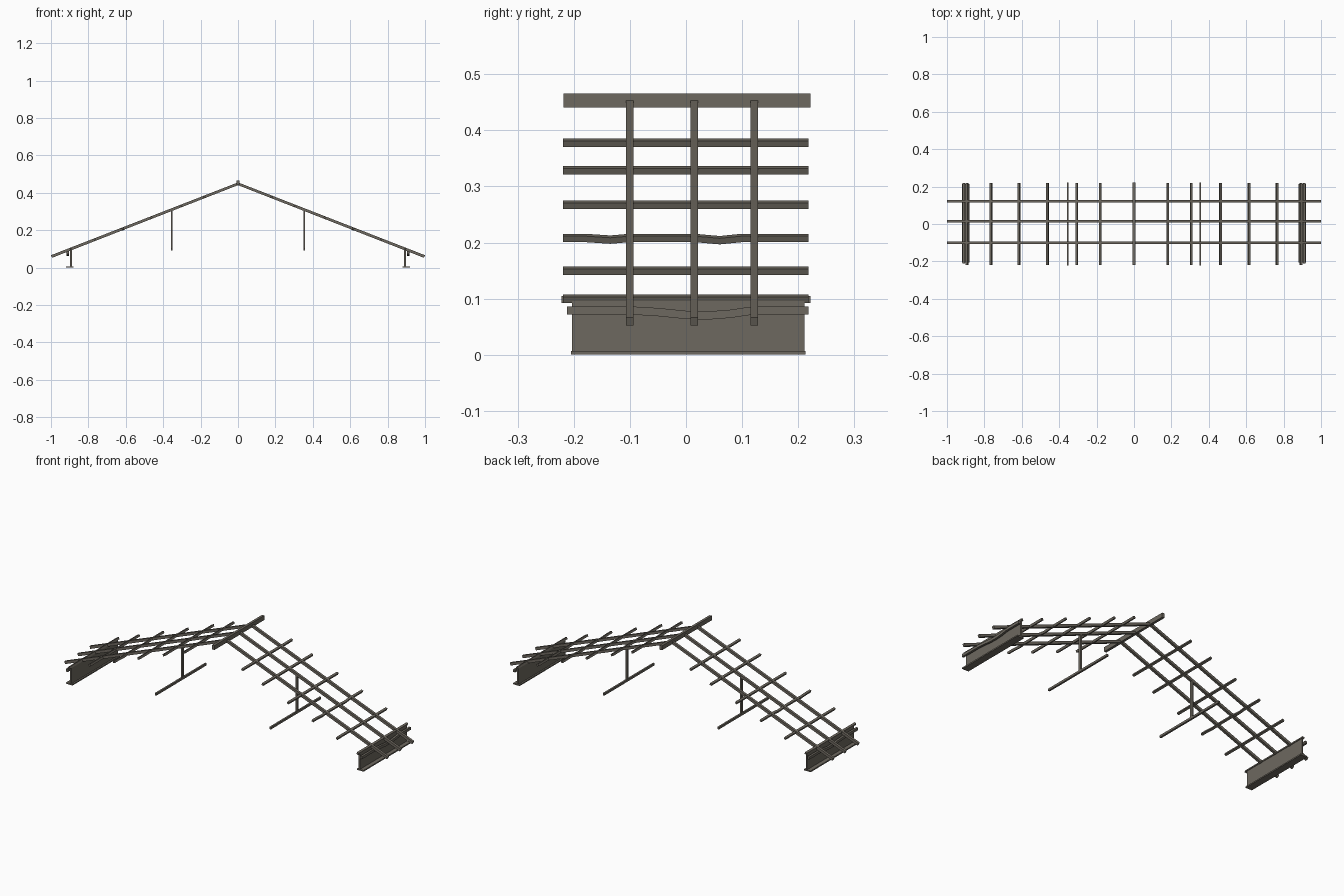
import bpy, bmesh, math
from mathutils import Vector

if "Cube" in bpy.data.objects:
    bpy.data.objects.remove(bpy.data.objects["Cube"])

wood = bpy.data.materials.new("weathered_wood")
wood.diffuse_color = (0.155, 0.14, 0.115, 1)
wood.use_nodes = True
wood.node_tree.nodes["Principled BSDF"].inputs["Base Color"].default_value = wood.diffuse_color


def sweep(name, pts, w, h, up=(0, 0, 1)):
    """Rectangular timber swept along a polyline."""
    pts = [Vector(p) for p in pts]
    up = Vector(up)
    a, b = w / 2, h / 2
    prof = [(a, -b), (a, b), (-a, b), (-a, -b)]
    bm = bmesh.new()
    rings = []
    for i, p in enumerate(pts):
        t = (pts[min(i + 1, len(pts) - 1)] - pts[max(i - 1, 0)]).normalized()
        s = t.cross(up).normalized()
        n = s.cross(t)
        rings.append([bm.verts.new(p + s * u + n * v) for u, v in prof])
    for r, q in zip(rings, rings[1:]):
        for i in range(4):
            bm.faces.new((r[i], r[(i + 1) % 4], q[(i + 1) % 4], q[i]))
    bm.faces.new(rings[0])
    bm.faces.new(rings[-1])
    bmesh.ops.recalc_face_normals(bm, faces=bm.faces)
    for f in bm.faces:
        f.smooth = True
    for e in bm.edges:
        e.smooth = e.calc_face_angle(0) < math.radians(35)
    me = bpy.data.meshes.new(name)
    bm.to_mesh(me)
    bm.free()
    me.materials.append(wood)
    ob = bpy.data.objects.new(name, me)
    bpy.context.collection.objects.link(ob)
    return ob


PEAK, SLOPE = 0.448, 0.39


def roof_z(x):
    return PEAK - SLOPE * abs(x)


# three bent rafters running over the ridge
for y in (-0.100, 0.0145, 0.122):
    sweep("rafter", [(x, y, roof_z(x)) for x in (-0.997, 0, 0.997)], 0.0135, 0.015)

# ridge board
sweep("ridge_board", [(0, -0.218, 0.4535), (0, 0.222, 0.4535)], 0.014, 0.025)

for s in (-1, 1):
    up = (s * SLOPE, 0, 1)
    # purlins lying in the roof slope, one of them slightly sagging
    for x in (0.18, 0.306, 0.463, 0.615, 0.765, 0.893):
        ys = [-0.219, 0.218]
        dips = [0, 0]
        if x == 0.615:
            ys = [-0.219, -0.18, -0.135, -0.1, 0.015, 0.06, 0.1, 0.218]
            dips = [0, 0, 0.003, 0, 0, 0.004, 0, 0]
        sweep("purlin", [(s * x, y, roof_z(x) - d) for y, d in zip(ys, dips)],
              0.0115, 0.0115, up)

    # sagging eave pole under the rafter tails
    eave = [(-0.212, .079), (-0.1, .079), (-0.05, .076), (0, .071),
            (0.04, .070), (0.08, .073), (0.12, .079), (0.218, .079)]
    sweep("eave_pole", [(s * 0.91, y, z) for y, z in eave], 0.012, 0.0145)

    # low side wall with sill plate
    sweep("side_wall", [(s * 0.893, -0.203, 0.049), (s * 0.893, 0.211, 0.049)],
          0.009, 0.096)
    sweep("sill_plate", [(s * 0.9, -0.205, 0.0035), (s * 0.9, 0.213, 0.0035)],
          0.04, 0.007)

    # hanging post with a tie rail at its foot
    sweep("post", [(s * 0.354, 0.015, 0.095), (s * 0.354, 0.015, 0.312)],
          0.013, 0.01, up=(1, 0, 0))
    sweep("tie_rail", [(s * 0.354, -0.222, 0.0985), (s * 0.354, 0.222, 0.0985)],
          0.01, 0.012)
